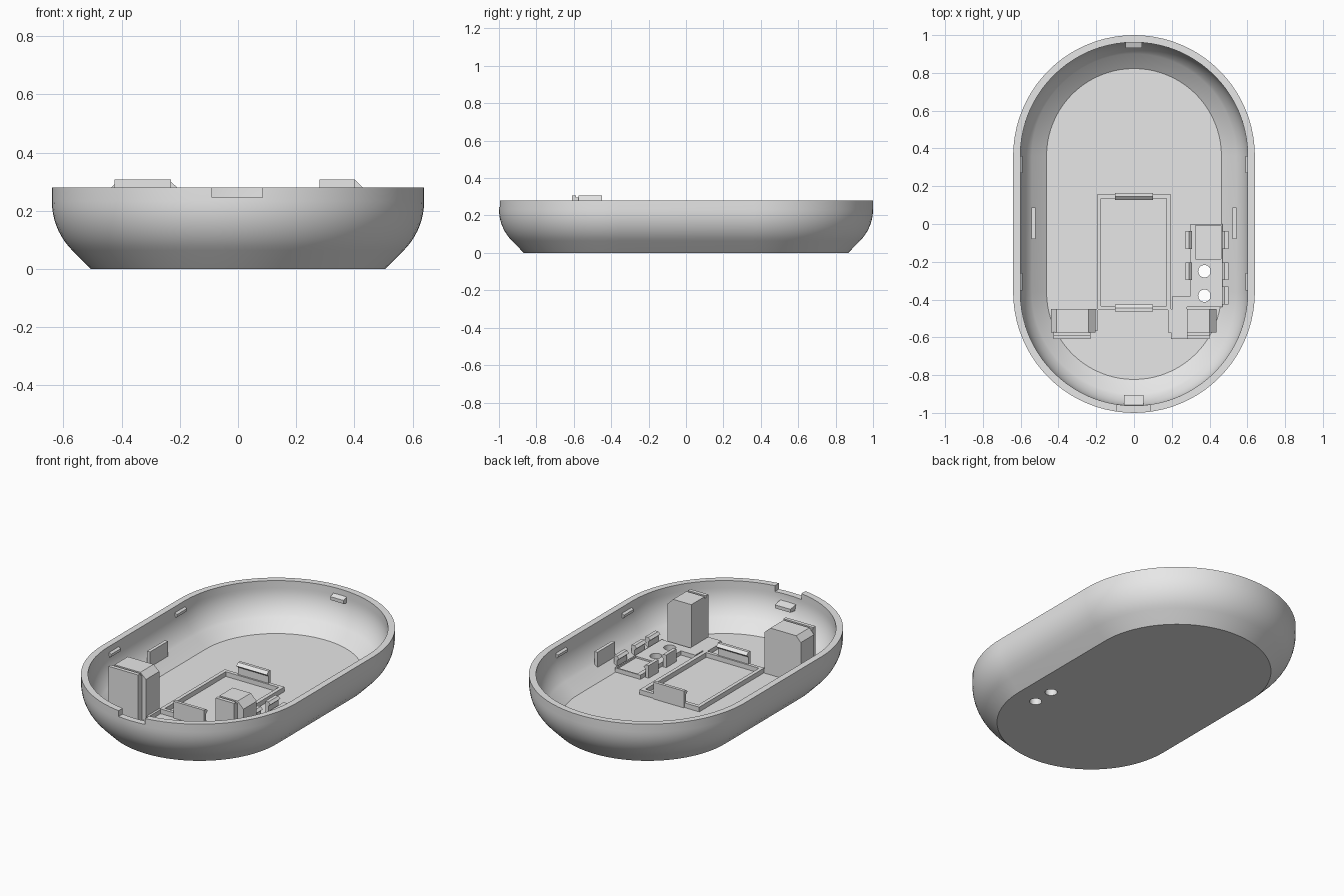
import bpy, bmesh, math

if "Cube" in bpy.data.objects:
    bpy.data.objects.remove(bpy.data.objects["Cube"])

grey = bpy.data.materials.new("plain grey")
grey.diffuse_color = (0.8, 0.8, 0.8, 1)
grey.use_nodes = True
grey.node_tree.nodes["Principled BSDF"].inputs["Base Color"].default_value = grey.diffuse_color
FLOOR = 0.03          # top of the shell floor
SUNK = 0.02           # parts start slightly inside the floor


def make(name, bm):
    bmesh.ops.recalc_face_normals(bm, faces=bm.faces)
    me = bpy.data.meshes.new(name)
    bm.to_mesh(me)
    bm.free()
    me.materials.append(grey)
    ob = bpy.data.objects.new(name, me)
    bpy.context.collection.objects.link(ob)
    return ob


def prism(name, pts, lo, hi, axis="z"):
    """Extrude an outline: (x, y) along z, (x, z) along y, or (y, z) along x."""
    place = {"z": lambda a, b, t: (a, b, t),
             "y": lambda a, b, t: (a, t, b),
             "x": lambda a, b, t: (t, a, b)}[axis]
    bm = bmesh.new()
    low = [bm.verts.new(place(a, b, lo)) for a, b in pts]
    top = [bm.verts.new(place(a, b, hi)) for a, b in pts]
    bm.faces.new(low)
    bm.faces.new(top)
    n = len(pts)
    for i in range(n):
        bm.faces.new((low[i], low[(i + 1) % n], top[(i + 1) % n], top[i]))
    return make(name, bm)


def box(name, x0, x1, y0, y1, z0, z1):
    return prism(name, [(x0, y0), (x1, y0), (x1, y1), (x0, y1)], z0, z1)


def circle(cx, cy, r, n=32):
    return [(cx + r * math.cos(2 * math.pi * i / n),
             cy + r * math.sin(2 * math.pi * i / n)) for i in range(n)]


def cut(ob, cutter):
    cutter.hide_render = True
    mod = ob.modifiers.new("cut", "BOOLEAN")
    mod.operation = "DIFFERENCE"
    mod.solver = "EXACT"
    mod.object = cutter
    bpy.context.view_layer.objects.active = ob
    bpy.ops.object.modifier_apply(modifier=mod.name)
    bpy.data.objects.remove(cutter)


# Shell: stadium rings following the wall profile, outside up and inside down
def arc(x, z, r, steps=9):
    """Curve from a 45 degree slope at (x, z) to vertical."""
    cx, cz = x - r * math.sqrt(0.5), z + r * math.sqrt(0.5)
    return [(cx + r * math.cos(a), cz + r * math.sin(a))
            for a in (-math.pi / 4 * (1 - i / steps) for i in range(steps + 1))]


profile = [(0.507, 0)] + arc(0.57, 0.064, 0.239) + [(0.64, 0.28), (0.602, 0.28)]
profile += arc(0.541, 0.09, 0.208)[::-1] + [(0.463, FLOOR)]


def stadium(bm, r, z, n=40):
    ring = []
    for cy, start in ((0.36, 0), (-0.36, math.pi)):
        for i in range(n + 1):
            a = start + math.pi * i / n
            ring.append(bm.verts.new((r * math.cos(a), cy + r * math.sin(a), z)))
    return ring


bm = bmesh.new()
rings = [stadium(bm, r, z) for r, z in profile]
for a, b in zip(rings, rings[1:]):
    for i in range(len(a)):
        j = (i + 1) % len(a)
        bm.faces.new((a[i], a[j], b[j], b[i]))
bm.faces.new(rings[0])
bm.faces.new(rings[-1])
shell = make("shell", bm)

# Rim notch and two round holes in the floor
HOLES = [(0.373, -0.25), (0.373, -0.38)]
cut(shell, box("notch_cutter", -0.09, 0.085, -1.1, -0.85, 0.245, 0.4))
for x, y in HOLES:
    cut(shell, prism("hole_cutter", circle(x, y, 0.033), -0.1, 0.2))
bpy.ops.object.select_all(action="DESELECT")
shell.select_set(True)
bpy.context.view_layer.objects.active = shell
bpy.ops.object.shade_smooth_by_angle(angle=math.radians(25))

# Low frame around the central bay
frame = box("bay_frame", -0.197, 0.195, -0.455, 0.157, SUNK, 0.058)
cut(frame, box("bay_cutter", -0.175, 0.172, -0.435, 0.135, FLOOR, 0.2))

# Snap clips at both ends of the bay, hooked inward
for name, y, s in (("rear", 0.163, -1), ("front", -0.462, 1)):
    hook = [(y, SUNK), (y, 0.13), (y + s * 0.018, 0.13), (y + s * 0.036, 0.115),
            (y + s * 0.018, 0.1), (y + s * 0.018, SUNK)]
    prism(name + "_bay_clip", hook, -0.1, 0.1, "x")

# Stepped mounting pad with a shallow pocket and holes
pad = prism("mounting_pad", [(0.30, 0), (0.468, 0), (0.468, -0.44), (0.28, -0.44),
                             (0.28, -0.575), (0.18, -0.575), (0.18, -0.45),
                             (0.205, -0.45), (0.205, -0.38), (0.30, -0.38)],
            SUNK, 0.055)
cut(pad, box("pocket_cutter", 0.325, 0.46, -0.185, -0.008, 0.045, 0.2))
for x, y in HOLES:
    cut(pad, prism("hole_cutter", circle(x, y, 0.033), -0.1, 0.2))

# Small clips along both sides of the pad
for x, s, rows in ((0.272, 1, (-0.085, -0.25)), (0.5, -1, (-0.085, -0.25, -0.378))):
    for y in rows:
        hook = [(x, SUNK), (x, 0.105), (x + s * 0.02, 0.105), (x + s * 0.034, 0.092),
                (x + s * 0.02, 0.08), (x + s * 0.02, SUNK)]
        prism("pad_clip", hook, y - 0.047, y + 0.047, "y")

# Tall posts with sloping shoulders, each with a thin plate in front
prism("left_post", [(-0.44, SUNK), (-0.44, 0.275), (-0.41, 0.308), (-0.24, 0.308),
                    (-0.203, 0.275), (-0.203, SUNK)], -0.575, -0.45, "y")
prism("right_post", [(0.28, SUNK), (0.28, 0.308), (0.40, 0.308), (0.438, 0.27),
                     (0.438, SUNK)], -0.575, -0.45, "y")
for name, x0, x1 in (("left", -0.425, -0.23), ("right", 0.28, 0.40)):
    box(name + "_post_plate", x0, x1, -0.61, -0.588, SUNK, 0.308)
    box(name + "_post_web", x0, x1, -0.59, -0.573, SUNK, 0.297)
box("left_post_base", -0.44, -0.19, -0.565, -0.45, SUNK, 0.055)
box("right_post_foot", 0.195, 0.285, -0.61, -0.57, SUNK, 0.055)

# Wall plates and snap tabs on the inside of the shell
for s in (-1, 1):
    x0, x1 = sorted((s * 0.522, s * 0.542))
    box("wall_plate", x0, x1, -0.08, 0.087, 0.06, 0.165)
    for y in (0.315, -0.305):
        tab = [(s * 0.61, 0.21), (s * 0.59, 0.22), (s * 0.59, 0.235), (s * 0.61, 0.25)]
        prism("side_tab", tab, y - 0.046, y + 0.046, "y")
prism("rear_tab", [(0.975, 0.205), (0.932, 0.215), (0.932, 0.235), (0.975, 0.25)],
      -0.045, 0.042, "x")
prism("front_tab", [(-0.96, 0.17), (-0.906, 0.175), (-0.906, 0.195), (-0.96, 0.205)],
      -0.053, 0.05, "x")
